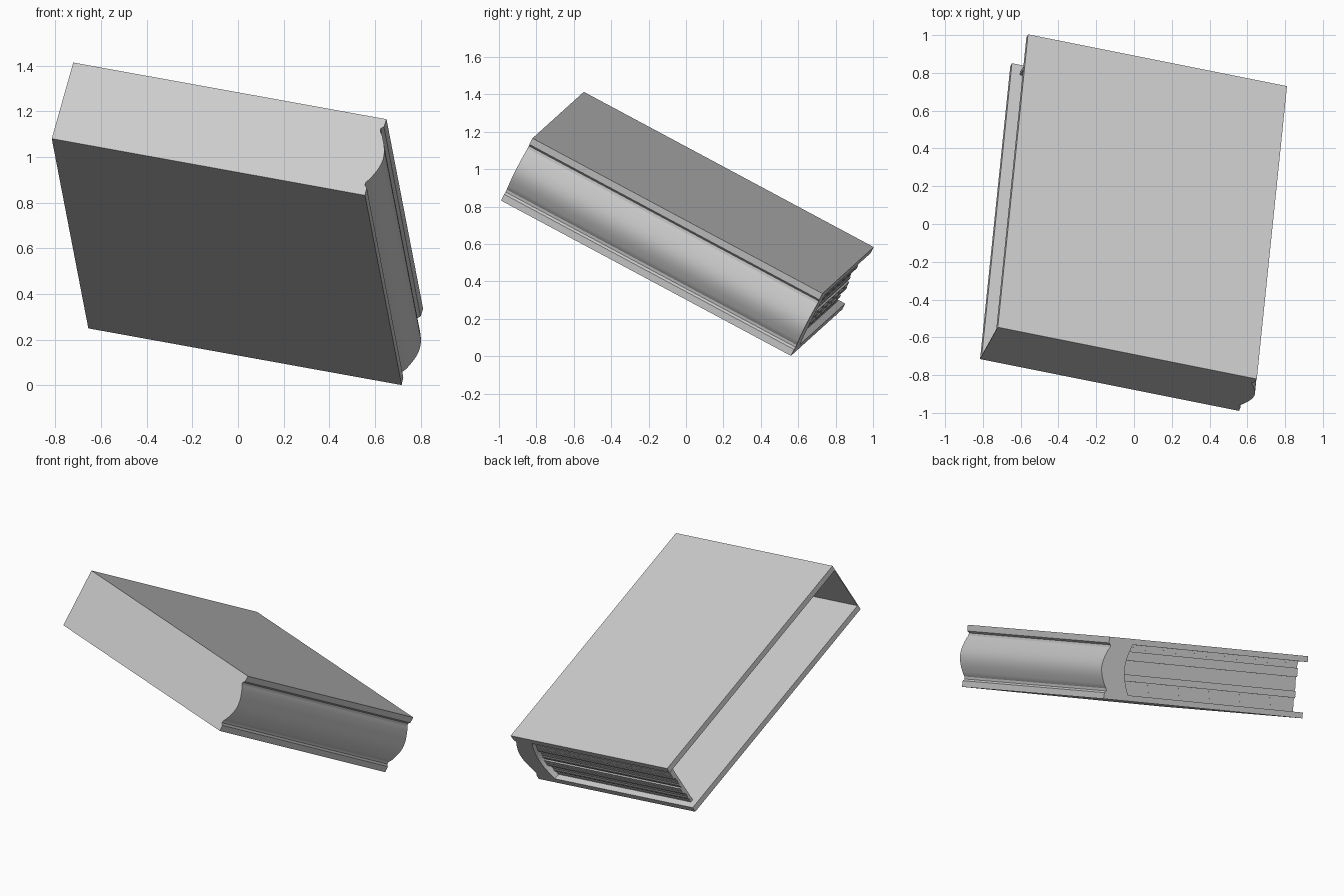
import bpy, bmesh, math, random
from mathutils import Vector, Matrix

random.seed(4)
if "Cube" in bpy.data.objects:
    bpy.data.objects.remove(bpy.data.objects["Cube"], do_unlink=True)

# Book size: width, length, thickness, cover board thickness
W, L, H, T = 1.42, 1.766, 0.385, 0.036
CAP = 0.006

# Tilted frame: width, length and thickness directions from one corner
v = Vector((0.16, 1.55, -0.83)).normalized()
u = Vector((1.37, -0.28, -0.245))
u = (u - v * u.dot(v)).normalized()
w = u.cross(v)
frame = Matrix((u, v, w)).transposed().to_4x4()
frame.translation = Vector((-0.815, -0.715, 1.08))

grey = bpy.data.materials.new("plain_grey")
grey.use_nodes = True
colour = (0.6, 0.6, 0.6, 1.0)
grey.diffuse_color = colour
grey.node_tree.nodes["Principled BSDF"].inputs["Base Color"].default_value = colour


def prism(name, outline, sweep):
    """Sweep a flat outline along a vector into a closed solid."""
    bm = bmesh.new()
    face = bm.faces.new([bm.verts.new(p) for p in outline])
    out = bmesh.ops.extrude_face_region(bm, geom=[face])
    moved = [g for g in out["geom"] if isinstance(g, bmesh.types.BMVert)]
    bmesh.ops.translate(bm, verts=moved, vec=sweep)
    bmesh.ops.recalc_face_normals(bm, faces=bm.faces)
    mesh = bpy.data.meshes.new(name)
    bm.to_mesh(mesh)
    bm.free()
    mesh.materials.append(grey)
    ob = bpy.data.objects.new(name, mesh)
    bpy.context.collection.objects.link(ob)
    ob.matrix_world = frame
    bpy.ops.object.select_all(action="DESELECT")
    ob.select_set(True)
    bpy.context.view_layer.objects.active = ob
    bpy.ops.object.shade_smooth_by_angle(angle=math.radians(25))
    return ob


def bow(x, bulge, z0, z1, steps=18):
    """Shallow curve rising from z0 to z1, bulging in x."""
    return [(x + bulge * math.sin(math.pi * i / steps), z0 + (z1 - z0) * i / steps)
            for i in range(steps + 1)]


# Spine profile: flat board edges, hinge grooves and a rounded back
hinge = [(W, 0), (W - 0.002, 0.10 * H), (W - 0.014, 0.13 * H), (W - 0.012, 0.17 * H)]
spine = hinge + bow(W, 0.034, 0.21 * H, 0.79 * H) + [(x, H - z) for x, z in reversed(hinge)]

# Covers and spine as one folded shell
inner = bow(W - 0.17, 0.04, T, H - T)
shell = [(0, 0)] + spine + [(0, H), (0, H - T)] + inner[::-1] + [(0, T)]
prism("covers_and_spine", [(x, CAP, z) for x, z in shell], Vector((0, L - CAP, 0)))

# Closed flat end
cap = [(0, 0)] + spine + [(0, H)]
prism("closed_end", [(x, 0, z) for x, z in cap], Vector((0, CAP, 0)))

# Uneven page edges, set back slightly at the other end
layers = 22
edge = []
for i in range(layers):
    y = L - 0.034 + random.uniform(-0.010, 0.010)
    for k in (i, i + 1):
        edge.append((0.05, y, T + (H - 2 * T) * k / layers))
back = L - 0.06
pages = [(0.05, back, T)] + edge + [(0.05, back, H - T)]
prism("page_edges", pages, Vector((W - 0.18, 0, 0)))
